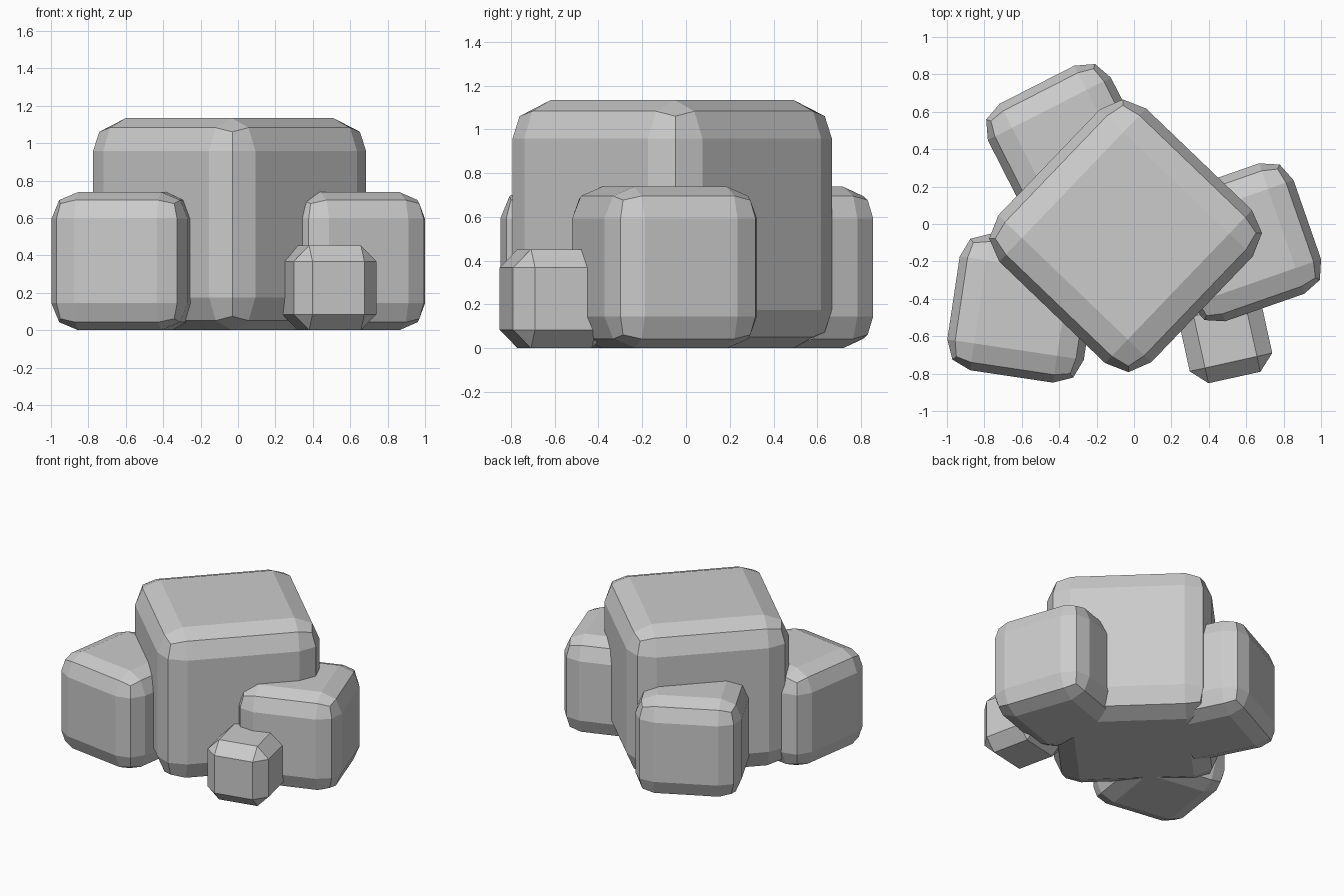
import bpy, bmesh
from math import radians
from mathutils import Matrix

if "Cube" in bpy.data.objects:
    bpy.data.objects.remove(bpy.data.objects["Cube"])


def block(name, x, y, size, bevel, angle, segments=2):
    """Cube with bevelled edges, standing on z = 0 and turned about z."""
    bm = bmesh.new()
    bmesh.ops.create_cube(bm, size=size)
    bmesh.ops.bevel(bm, geom=bm.edges[:], offset=bevel, offset_type='OFFSET',
                    segments=segments, profile=0.5, affect='EDGES')
    bm.transform(Matrix.Translation((x, y, size / 2)) @ Matrix.Rotation(radians(angle), 4, 'Z'))
    mesh = bpy.data.meshes.new(name)
    bm.to_mesh(mesh)
    bm.free()
    obj = bpy.data.objects.new(name, mesh)
    bpy.context.collection.objects.link(obj)
    return obj


# Large central boulder
block("main_boulder", -0.045, -0.063, 1.134, 0.175, 46.2)

# Three medium boulders around it
for name, x, y, angle in (("front_left_boulder", -0.60, -0.45, -8.5),
                          ("right_boulder", 0.578, -0.098, 19.2),
                          ("back_left_boulder", -0.351, 0.416, 27)):
    block(name, x, y, 0.738, 0.145, angle)

# Small chamfered stone at the front right
block("small_stone", 0.488, -0.60, 0.452, 0.084, 12.5, segments=1)
